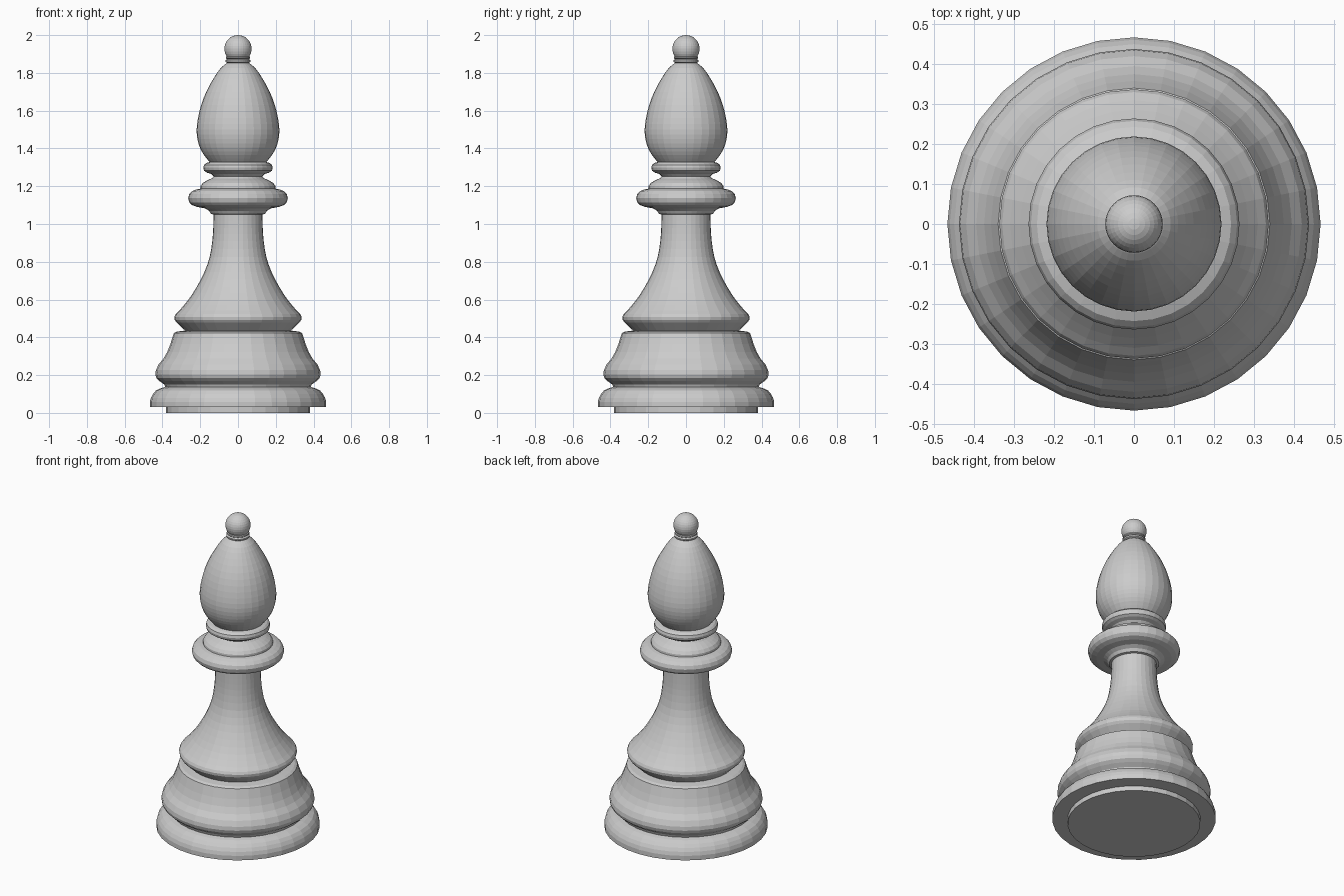
import bpy
import bmesh
from math import cos, sin, pi
from mathutils import Vector

SIDES = 32

if "Cube" in bpy.data.objects:
    bpy.data.objects.remove(bpy.data.objects["Cube"], do_unlink=True)

# Single light grey finish
grey = bpy.data.materials.new("light_grey")
grey.use_nodes = True
grey.diffuse_color = (0.6, 0.6, 0.6, 1)
grey.node_tree.nodes["Principled BSDF"].inputs["Base Color"].default_value = (0.6, 0.6, 0.6, 1)


def rounded(points, steps=2):
    """Run a Catmull-Rom curve through the profile points."""
    p = [Vector(q) for q in points]
    p = [2 * p[0] - p[1]] + p + [2 * p[-1] - p[-2]]
    out = []
    for a, b, c, d in zip(p, p[1:], p[2:], p[3:]):
        for k in range(steps):
            t = k / steps
            out.append(0.5 * (2 * b + (c - a) * t + (2 * a - 5 * b + 4 * c - d) * t ** 2
                              + (3 * b - a - 3 * c + d) * t ** 3))
    return out + [p[-2]]


def turn(name, profile):
    """Turn a (radius, height) profile, listed upward, around the z axis."""
    bm = bmesh.new()
    rings = []
    for r, z in profile:
        if r < 1e-4:
            rings.append([bm.verts.new((0, 0, z))] * SIDES)
        else:
            rings.append([bm.verts.new((r * cos(2 * pi * j / SIDES), r * sin(2 * pi * j / SIDES), z))
                          for j in range(SIDES)])
    for low, high in zip(rings, rings[1:]):
        for j in range(SIDES):
            k = (j + 1) % SIDES
            bm.faces.new(dict.fromkeys((low[j], low[k], high[k], high[j])))
    mesh = bpy.data.meshes.new(name)
    bm.to_mesh(mesh)
    bm.free()
    mesh.materials.append(grey)
    obj = bpy.data.objects.new(name, mesh)
    bpy.context.collection.objects.link(obj)


# Felt pad step and flared foot
turn("foot", [(0, 0), (.38, 0), (.38, .03), (.467, .03), (.467, .058), (.461, .08),
              (.45, .1), (.435, .118), (.41, .13), (.385, .137)])

# Bulging base drum
turn("base", [(.385, .137), (.39, .15), (.415, .168), (.432, .184), (.438, .203), (.435, .226),
              (.42, .257), (.395, .287), (.375, .322), (.358, .365), (.347, .4),
              (.34, .422), (.325, .43), (.28, .436)])

# Undercut skirt and tapering stem
turn("stem", [(.28, .436), (.325, .478), (.335, .492), (.337, .508), (.33, .523)]
     + rounded([(.31, .543), (.262, .6), (.217, .67), (.178, .745), (.15, .825),
                (.136, .91), (.131, .98), (.129, 1.05)]))

# Wide collar with a stepped shoulder
turn("collar", [(.129, 1.05), (.142, 1.053), (.153, 1.07), (.175, 1.083), (.215, 1.09),
                (.243, 1.1), (.258, 1.115), (.264, 1.137), (.258, 1.158), (.243, 1.174),
                (.22, 1.183), (.2, 1.187), (.199, 1.2), (.187, 1.217), (.163, 1.231),
                (.138, 1.242), (.128, 1.252)])

# Narrow neck ring
turn("neck_ring", [(.128, 1.252), (.14, 1.264), (.165, 1.272), (.18, 1.282), (.184, 1.298),
                   (.18, 1.313), (.168, 1.323), (.15, 1.328)])

# Teardrop head
turn("head", rounded([(.15, 1.328), (.18, 1.365), (.202, 1.405), (.215, 1.45), (.219, 1.5),
                      (.212, 1.56), (.195, 1.63), (.168, 1.7), (.13, 1.77),
                      (.092, 1.825), (.058, 1.853)]))

# Small ring below the ball
turn("top_ring", [(.058, 1.853), (.066, 1.858), (.067, 1.867), (.058, 1.873),
                  (.065, 1.878), (.064, 1.885), (.052, 1.89)])

# Ball finial
BALL = 0.072
turn("ball", [(BALL * sin(pi * (1 - i / 16)), 2 - BALL - BALL * cos(pi * i / 16)) for i in range(3, 17)])
